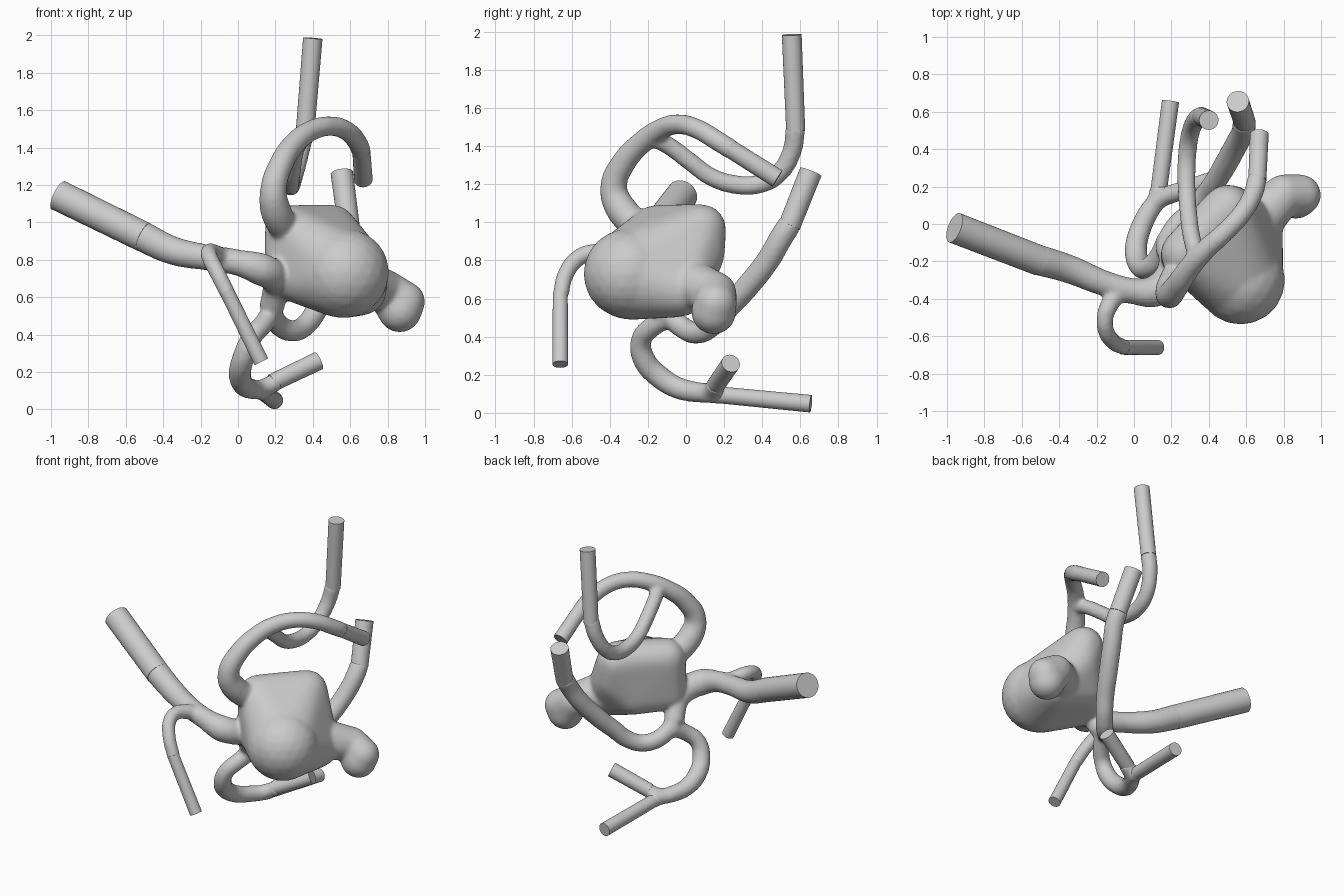
import bpy, bmesh
from mathutils import Vector, Matrix

if "Cube" in bpy.data.objects:
    bpy.data.objects.remove(bpy.data.objects["Cube"])


def mesh_object(name, bm):
    me = bpy.data.meshes.new(name)
    bm.to_mesh(me)
    bm.free()
    ob = bpy.data.objects.new(name, me)
    bpy.context.collection.objects.link(ob)
    return ob


def fuse(ob, size, rounds):
    """Voxel skin followed by softening."""
    rm = ob.modifiers.new("fuse", 'REMESH')
    rm.mode = 'VOXEL'
    rm.voxel_size = size
    sm = ob.modifiers.new("soften", 'SMOOTH')
    sm.factor = 0.5
    sm.iterations = rounds


def hull(name, balls):
    """Convex skin wrapped around a few balls (x, y, z, radius)."""
    bm = bmesh.new()
    for x, y, z, r in balls:
        bmesh.ops.create_icosphere(bm, subdivisions=3, radius=r,
                                   matrix=Matrix.Translation((x, y, z)))
    bmesh.ops.delete(bm, geom=bm.faces[:], context='FACES_ONLY')
    res = bmesh.ops.convex_hull(bm, input=bm.verts[:])
    inner = {v for v in res['geom_interior'] if isinstance(v, bmesh.types.BMVert)}
    bmesh.ops.delete(bm, geom=list(inner), context='VERTS')
    bmesh.ops.delete(bm, geom=[e for e in bm.edges if not e.link_faces], context='EDGES')
    bmesh.ops.recalc_face_normals(bm, faces=bm.faces[:])
    return mesh_object(name, bm)


def vessel(name, pts):
    """Smooth tube through points (x, y, z, radius)."""
    cu = bpy.data.curves.new(name, 'CURVE')
    cu.dimensions = '3D'
    cu.bevel_depth = 1.0
    cu.bevel_resolution = 6
    cu.resolution_u = 8
    cu.use_fill_caps = True
    sp = cu.splines.new('BEZIER')
    sp.bezier_points.add(len(pts) - 1)
    for bp, (x, y, z, r) in zip(sp.bezier_points, pts):
        bp.co = (x, y, z)
        bp.radius = r + 0.003
        bp.handle_left_type = bp.handle_right_type = 'AUTO'
    ob = bpy.data.objects.new(name, cu)
    bpy.context.collection.objects.link(ob)
    return ob


def extension(name, a, b, r):
    """Straight flat-ended tube continuing a vessel from a to b."""
    a, b = Vector(a), Vector(b)
    d = (b - a).normalized()
    a = a - d * 0.02
    mat = Matrix.Translation((a + b) / 2) @ d.to_track_quat('Z', 'Y').to_matrix().to_4x4()
    bm = bmesh.new()
    bmesh.ops.create_cone(bm, cap_ends=True, segments=32, radius1=r - 0.002, radius2=r,
                          depth=(b - a).length, matrix=mat)
    ob = mesh_object(name, bm)
    bpy.ops.object.select_all(action='DESELECT')
    ob.select_set(True)
    bpy.context.view_layer.objects.active = ob
    bpy.ops.object.shade_smooth_by_angle(angle=0.7)


parts = []

# Main sac, its front bulge and the side lobe
sac = hull("sac", [
    (0.56, -0.29, 0.725, 0.24), (0.50, 0.08, 0.965, 0.135), (0.53, 0.07, 0.83, 0.135),
    (0.27, -0.16, 0.965, 0.13), (0.25, -0.18, 0.70, 0.11), (0.66, -0.03, 0.64, 0.14),
    (0.42, 0.00, 0.70, 0.12)])
fuse(sac, 0.025, 8)
parts.append(sac)
parts.append(hull("bulge", [(0.57, -0.3, 0.73, 0.238)]))
parts.append(hull("lobe_neck", [(0.64, 0.0, 0.68, 0.14), (0.80, 0.155, 0.63, 0.11)]))
parts.append(hull("lobe", [(0.865, 0.145, 0.53, 0.118), (0.89, 0.155, 0.575, 0.11),
                           (0.80, 0.155, 0.63, 0.11)]))

# Wide left vessel and trunk running under the sac
parts.append(vessel("left_vessel", [
    (-0.52, -0.19, 0.93, .08), (-0.35, -0.24, 0.85, .074), (-0.15, -0.32, 0.81, .066),
    (0.0, -0.36, 0.785, .067), (0.12, -0.355, 0.75, .085), (0.18, -0.3, 0.72, .082),
    (0.2, -0.2, 0.66, .065), (0.18, -0.12, 0.54, .065)]))

# Small front branch
parts.append(vessel("front_branch", [
    (-0.07, -0.35, 0.8, .05), (-0.13, -0.43, 0.835, .047), (-0.155, -0.5, 0.84, .043),
    (-0.15, -0.57, 0.81, .042), (-0.11, -0.63, 0.73, .041), (-0.05, -0.66, 0.61, .04)]))

# Upper loop and its back branch
parts.append(vessel("upper_loop", [
    (0.26, -0.22, 0.95, .08), (0.2, -0.34, 1.07, .08), (0.19, -0.38, 1.18, .068),
    (0.23, -0.33, 1.31, .062), (0.3, -0.23, 1.42, .057), (0.39, -0.13, 1.49, .053),
    (0.49, -0.04, 1.515, .05), (0.58, 0.06, 1.49, .05), (0.64, 0.17, 1.425, .05),
    (0.66, 0.25, 1.375, .05)]))
parts.append(vessel("upper_branch", [
    (0.34, -0.18, 1.45, .045), (0.31, -0.08, 1.395, .045), (0.295, 0.02, 1.32, .045),
    (0.285, 0.13, 1.24, .045), (0.28, 0.25, 1.2, .047), (0.285, 0.38, 1.2, .047),
    (0.3, 0.48, 1.25, .047), (0.33, 0.555, 1.37, .048), (0.36, 0.575, 1.5, .05)]))

# Back vessel rising behind the sac
parts.append(vessel("back_vessel", [
    (0.17, -0.12, 0.54, .055), (0.22, -0.02, 0.45, .055), (0.3, 0.06, 0.42, .055),
    (0.37, 0.14, 0.46, .055), (0.43, 0.22, 0.55, .057), (0.49, 0.32, 0.66, .06),
    (0.55, 0.43, 0.8, .06), (0.585, 0.5, 0.92, .06), (0.59, 0.55, 1.0, .06)]))

# Lower vessel with its fork
parts.append(vessel("lower_vessel", [
    (0.18, -0.08, 0.51, .055), (0.13, -0.18, 0.45, .052), (0.07, -0.235, 0.38, .052),
    (0.03, -0.22, 0.28, .057), (0.01, -0.14, 0.19, .058), (0.03, -0.04, 0.13, .055),
    (0.07, 0.05, 0.11, .052), (0.12, 0.13, 0.1, .047), (0.135, 0.2, 0.092, .045)]))
parts.append(vessel("lower_fork", [
    (0.08, 0.08, 0.1, .047), (0.15, 0.14, 0.12, .047), (0.21, 0.16, 0.15, .047)]))

# Fuse the organic parts into one smooth skin
bpy.ops.object.select_all(action='DESELECT')
for ob in parts:
    ob.select_set(True)
bpy.context.view_layer.objects.active = parts[0]
bpy.ops.object.convert(target='MESH')
bpy.ops.object.join()
body = bpy.context.view_layer.objects.active
body.name = "vessel_body"
fuse(body, 0.012, 10)
bpy.ops.object.convert(target='MESH')
bpy.ops.object.shade_smooth()

# Straight flat-ended extensions
for name, a, b, r in [
    ("left_end", (-0.52, -0.19, 0.93), (-0.96, -0.02, 1.145), .083),
    ("front_branch_end", (-0.05, -0.66, 0.61), (0.125, -0.66, 0.255), .041),
    ("upper_loop_end", (0.66, 0.25, 1.375), (0.67, 0.48, 1.23), .05),
    ("upper_branch_end", (0.36, 0.575, 1.5), (0.4, 0.555, 1.985), .052),
    ("back_end", (0.59, 0.55, 1.0), (0.555, 0.655, 1.265), .06),
    ("lower_end", (0.135, 0.2, 0.092), (0.195, 0.655, 0.048), .046),
    ("lower_fork_end", (0.2, 0.16, 0.15), (0.43, 0.235, 0.26), .05),
]:
    extension(name, a, b, r)
